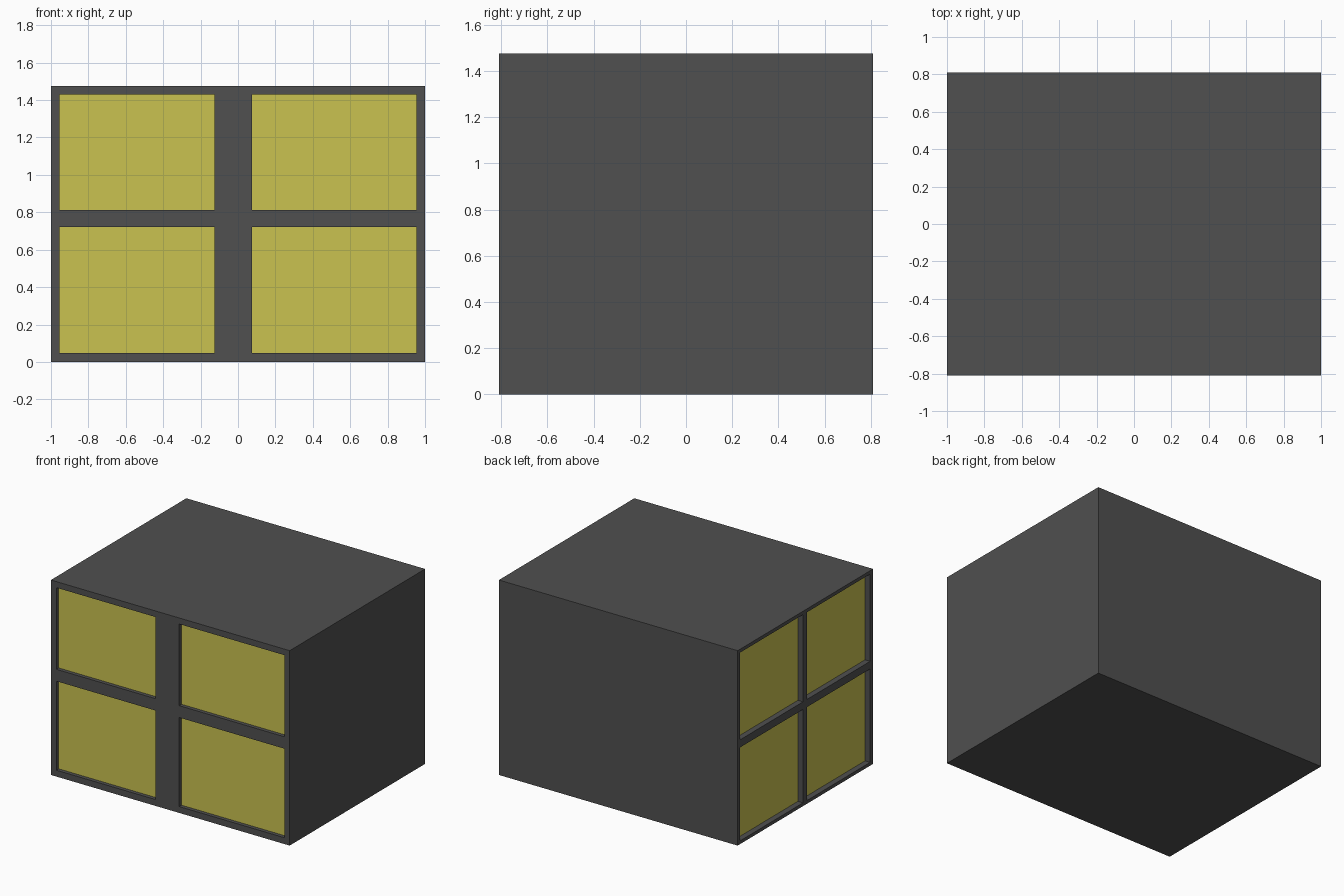
import bpy, bmesh
from mathutils import Matrix, Vector

if "Cube" in bpy.data.objects:
    bpy.data.objects.remove(bpy.data.objects["Cube"])

HX, HY, H = 1.0, 0.81, 1.476


def material(name, rgb):
    m = bpy.data.materials.new(name)
    m.diffuse_color = (*rgb, 1)
    m.use_nodes = True
    m.node_tree.nodes["Principled BSDF"].inputs["Base Color"].default_value = m.diffuse_color
    return m


def boxes(name, bounds, mat=None):
    """One object made of axis-aligned boxes given as (low corner, high corner)."""
    bm = bmesh.new()
    for lo, hi in bounds:
        lo, hi = Vector(lo), Vector(hi)
        bmesh.ops.create_cube(bm, size=1, matrix=Matrix.Translation((lo + hi) / 2)
                              @ Matrix.Diagonal((*(hi - lo), 1)))
    me = bpy.data.meshes.new(name)
    bm.to_mesh(me)
    bm.free()
    if mat:
        me.materials.append(mat)
    ob = bpy.data.objects.new(name, me)
    bpy.context.collection.objects.link(ob)
    return ob


dark = material("dark_frame", (0.08, 0.08, 0.08))
yellow = material("yellow_pane", (0.59, 0.54, 0.08))

# Openings: spans along the wall and up the wall, with recess depth
front_depth, side_depth = 0.03, 0.045
front = [(x, z) for x in ((-0.955, -0.125), (0.075, 0.955))
         for z in ((0.048, 0.722), (0.812, 1.43))]
side = [(y, z) for y in ((-0.775, -0.022), (0.028, 0.785))
        for z in ((0.025, 0.732), (0.79, 1.45))]

cuts, front_panes, side_panes = [], [], []
for (a, b), (c, d) in front:
    y = -HY + front_depth
    cuts.append(((a, -HY - 0.1, c), (b, y, d)))
    front_panes.append(((a, y - 0.002, c), (b, y + 0.01, d)))
for (a, b), (c, d) in side:
    x = -HX + side_depth
    cuts.append(((-HX - 0.1, a, c), (x, b, d)))
    side_panes.append(((x - 0.002, a, c), (x + 0.01, b, d)))

# Block with recessed openings on the front and left walls
body = boxes("building_body", [((-HX, -HY, 0), (HX, HY, H))], dark)
cutter = boxes("opening_cutter", cuts)
cutter.hide_render = True
cutter.hide_viewport = True
mod = body.modifiers.new("openings", 'BOOLEAN')
mod.operation = 'DIFFERENCE'
mod.solver = 'EXACT'
mod.object = cutter

# Yellow panes set in the recesses
boxes("front_panes", front_panes, yellow)
boxes("side_panes", side_panes, yellow)
